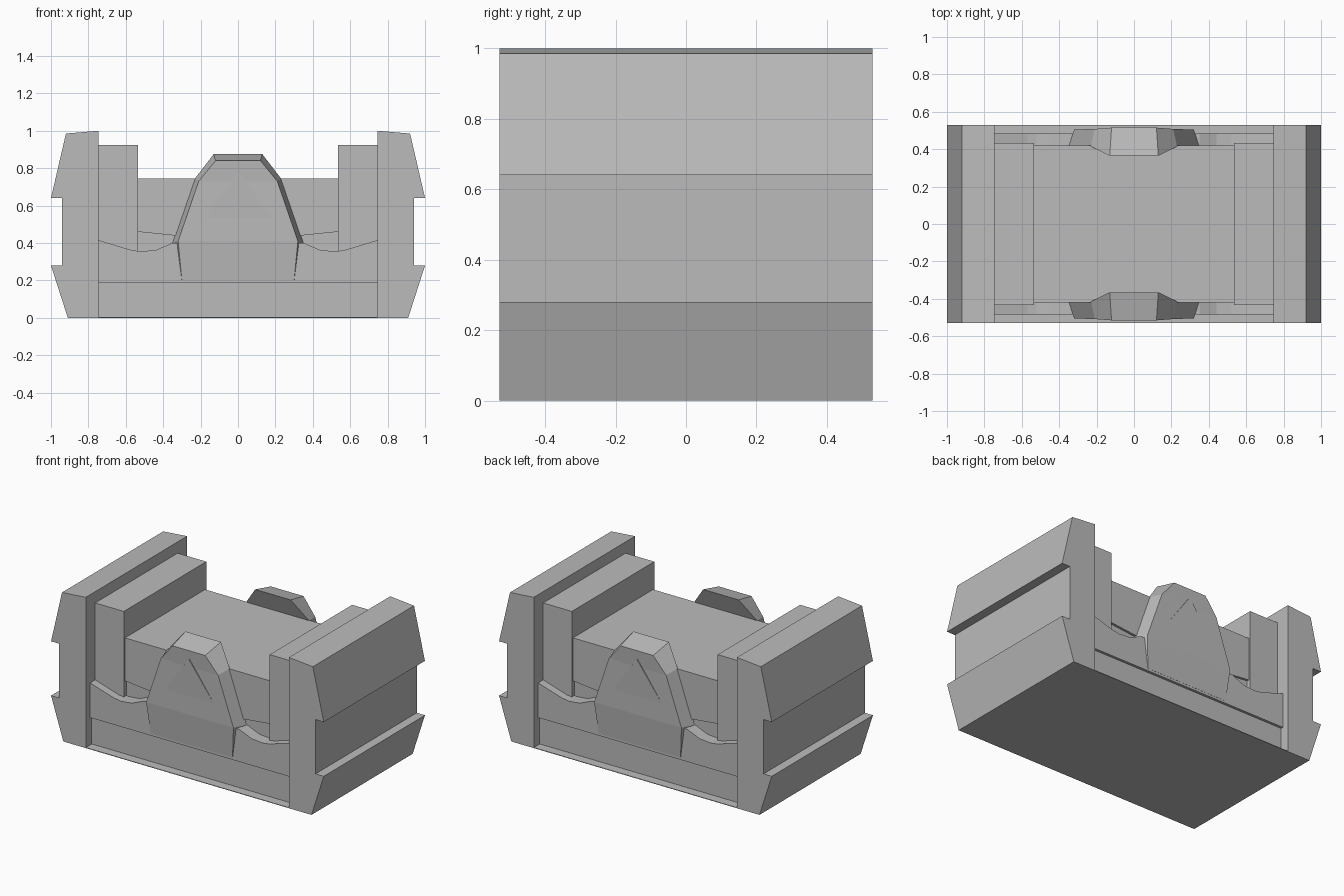
import bpy, bmesh

if "Cube" in bpy.data.objects:
    bpy.data.objects.remove(bpy.data.objects["Cube"])

grey = bpy.data.materials.new("plain_grey")
grey.diffuse_color = (0.5, 0.5, 0.5, 1)
grey.use_nodes = True
grey.node_tree.nodes["Principled BSDF"].inputs["Base Color"].default_value = grey.diffuse_color


def make(name, bm):
    bmesh.ops.recalc_face_normals(bm, faces=bm.faces)
    me = bpy.data.meshes.new(name)
    bm.to_mesh(me)
    bm.free()
    me.materials.append(grey)
    ob = bpy.data.objects.new(name, me)
    bpy.context.collection.objects.link(ob)
    return ob


def prism(name, profile, depth):
    """Extrude an xz profile from y=-depth to y=+depth."""
    bm = bmesh.new()
    a = [bm.verts.new((x, -depth, z)) for x, z in profile]
    b = [bm.verts.new((x, depth, z)) for x, z in profile]
    n = len(a)
    bm.faces.new(a)
    bm.faces.new(b[::-1])
    for i in range(n):
        j = (i + 1) % n
        bm.faces.new((a[i], b[i], b[j], a[j]))
    return make(name, bm)


def both(half):
    """Complete a right-hand profile by mirroring it in x."""
    return half + [(-x, z) for x, z in reversed(half)]


def loft(name, rings):
    bm = bmesh.new()
    rs = [[bm.verts.new(p) for p in r] for r in rings]
    bm.faces.new(rs[0])
    bm.faces.new(rs[-1])
    n = len(rs[0])
    for r, s in zip(rs, rs[1:]):
        for i in range(n):
            j = (i + 1) % n
            bm.faces.new((r[i], r[j], s[j], s[i]))
    return make(name, bm)


# Grooved side rails and shoulder blocks
rail = [(.745, 0), (.91, 0), (1, .28), (.94, .28), (.94, .64),
        (1, .64), (.92, .985), (.745, 1)]
for side, s in (("right", 1), ("left", -1)):
    prism(side + "_rail", [(s * x, z) for x, z in rail], .53)
    prism(side + "_shoulder",
          [(s * x, z) for x, z in ((.535, .1), (.745, .1), (.745, .925), (.535, .925))], .432)

# Thin floor plate, central body with a recessed foot
prism("floor_plate", both([(.745, 0), (.745, .004)]), .53)
prism("body_foot", both([(.535, .1), (.535, .46), (.34, .44)]), .405)
prism("body", both([(.535, .46), (.535, .745)]) + [(-.34, .44), (.34, .44)], .42)

# Base and the curved skirt above it
prism("base", both([(.745, .004), (.745, .185)]), .468)
prism("skirt", both([(.745, .185), (.745, .415), (.57, .362), (.52, .355),
                     (.44, .362), (.35, .40)]), .485)

# Bevelled crest on front and back: front half width, z, y, then rear half width, z, y
rows = [(.30, .20, .486, .33, .20, .41),
        (.32, .41, .505, .35, .40, .41),
        (.21, .73, .508, .23, .745, .415),
        (.12, .84, .515, .13, .875, .365)]
for side, s in (("front", -1), ("back", 1)):
    loft(side + "_crest", [[(-w, s * y, z), (w, s * y, z), (v, s * q, h), (-v, s * q, h)]
                           for w, z, y, v, h, q in rows])
    # Shallow ridge that fades into the crest face
    loft(side + "_ridge", [[(-.18, s * y, .53), (.18, s * y, .53), (0, s * t, .785)]
                           for y, t in ((.506, .517), (.49, .49))])

for ob in bpy.context.collection.objects:
    for p in ob.data.polygons:
        p.use_smooth = False
